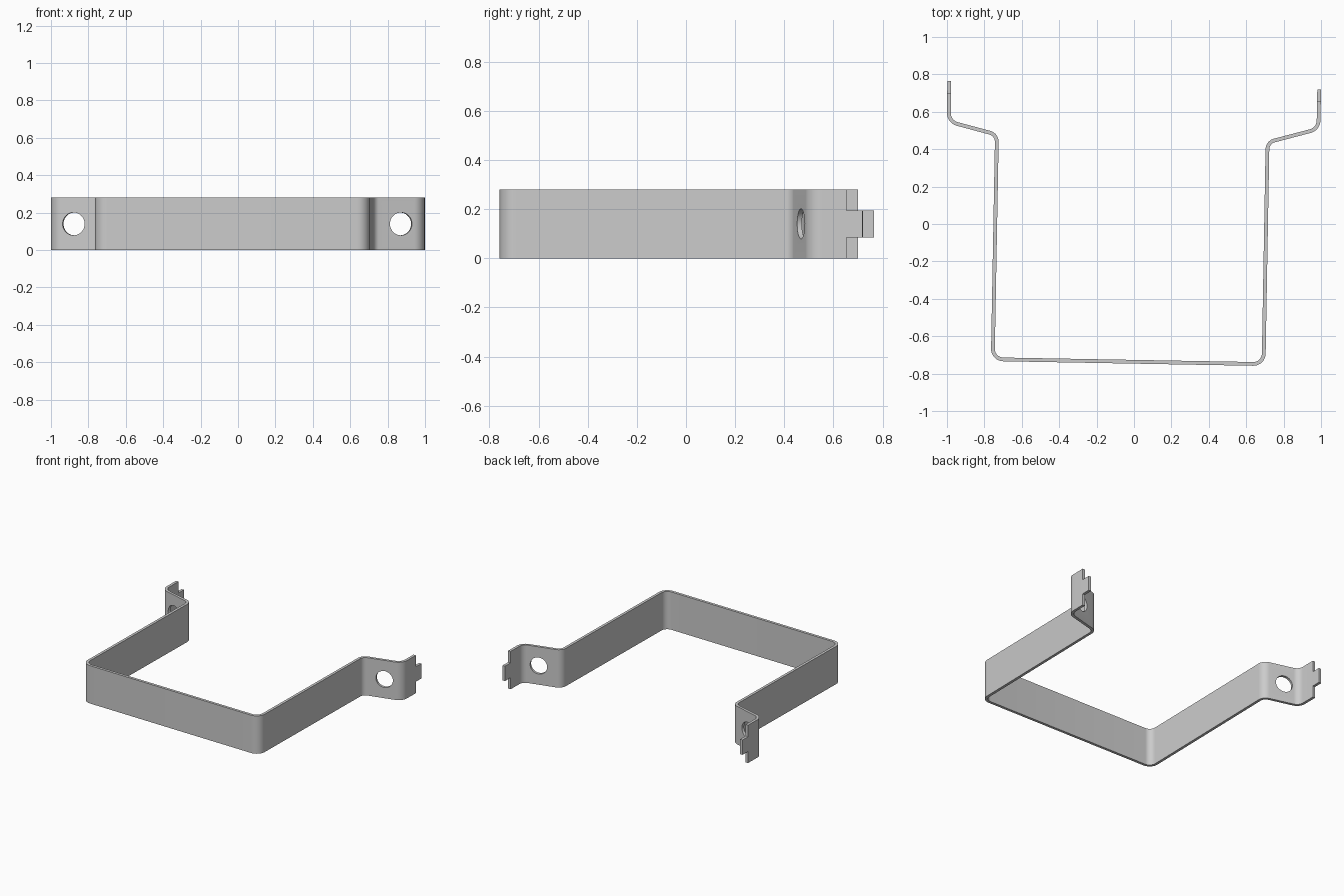
import bpy, bmesh, math
from mathutils import Vector, Matrix

if "Cube" in bpy.data.objects:
    bpy.data.objects.remove(bpy.data.objects["Cube"])

HEIGHT, THICK = 0.28, 0.02

# Bend points of the strap centreline, seen from above: (x, y, bend radius)
BENDS = [(-0.988, 0.764, 0), (-0.990, 0.547, 0.06), (-0.733, 0.478, 0.05),
         (-0.755, -0.723, 0.056), (0.693, -0.749, 0.056),
         (0.714, 0.437, 0.05), (0.986, 0.508, 0.06), (0.990, 0.719, 0)]


def rounded_path(bends, steps=10):
    """Replace each inner corner by an arc."""
    pts = [Vector(bends[0][:2])]
    for i in range(1, len(bends) - 1):
        p, r = Vector(bends[i][:2]), bends[i][2]
        a = (Vector(bends[i - 1][:2]) - p).normalized()
        b = (Vector(bends[i + 1][:2]) - p).normalized()
        half = a.angle(b) / 2
        centre = p + (a + b).normalized() * (r / math.sin(half))
        start = p + a * (r / math.tan(half)) - centre
        end = p + b * (r / math.tan(half)) - centre
        turn = math.atan2(start.x * end.y - start.y * end.x, start.dot(end))
        for k in range(steps + 1):
            pts.append(centre + Matrix.Rotation(turn * k / steps, 2) @ start)
    pts.append(Vector(bends[-1][:2]))
    return pts


def make_strap(name, pts):
    """Sweep a rectangular section along the path."""
    bm = bmesh.new()
    rings = []
    for i, p in enumerate(pts):
        d0 = (p - pts[max(i - 1, 0)]).normalized()
        d1 = (pts[min(i + 1, len(pts) - 1)] - p).normalized()
        t = (d0 + d1).normalized()
        n = Vector((-t.y, t.x))
        ref = d1 if d1.length else d0
        n *= THICK / 2 / max(n.dot(Vector((-ref.y, ref.x))), 0.5)
        rings.append([bm.verts.new((*(p + s * n), z)) for s, z in
                      ((-1, 0), (1, 0), (1, HEIGHT), (-1, HEIGHT))])
    for a, b in zip(rings, rings[1:]):
        for k in range(4):
            bm.faces.new((a[k], a[(k + 1) % 4], b[(k + 1) % 4], b[k]))
    bm.faces.new(rings[0])
    bm.faces.new(rings[-1][::-1])
    bmesh.ops.recalc_face_normals(bm, faces=bm.faces)
    me = bpy.data.meshes.new(name)
    bm.to_mesh(me)
    bm.free()
    ob = bpy.data.objects.new(name, me)
    bpy.context.collection.objects.link(ob)
    return ob


def cut(target, cutter):
    """Subtract the active cutter and remove it."""
    cutter.hide_render = True
    mod = target.modifiers.new("cut", "BOOLEAN")
    mod.operation, mod.solver, mod.object = "DIFFERENCE", "EXACT", cutter
    bpy.context.view_layer.objects.active = target
    bpy.ops.object.modifier_apply(modifier=mod.name)
    bpy.data.objects.remove(cutter)


strap = make_strap("bent_strap", rounded_path(BENDS))

for side, shoulder_y, hole_y in ((-1, 0.70, 0.515), (1, 0.654, 0.477)):
    # Bolt hole, square to the sloping flange
    bpy.ops.mesh.primitive_cylinder_add(
        vertices=48, radius=0.061, depth=0.12,
        location=(0.873 * side - 0.004, hole_y, 0.14),
        rotation=(math.pi / 2, 0, side * math.radians(14.8)))
    cut(strap, bpy.context.object)
    # Notches above and below the end tab
    for z in (-0.015, 0.295):
        bpy.ops.mesh.primitive_cube_add(
            size=1, location=(0.99 * side, shoulder_y + 0.1, z))
        bpy.context.object.scale = (0.2, 0.2, 0.2)
        cut(strap, bpy.context.object)

bpy.ops.object.select_all(action="DESELECT")
strap.select_set(True)
bpy.context.view_layer.objects.active = strap
bpy.ops.object.shade_smooth_by_angle(angle=math.radians(30))
